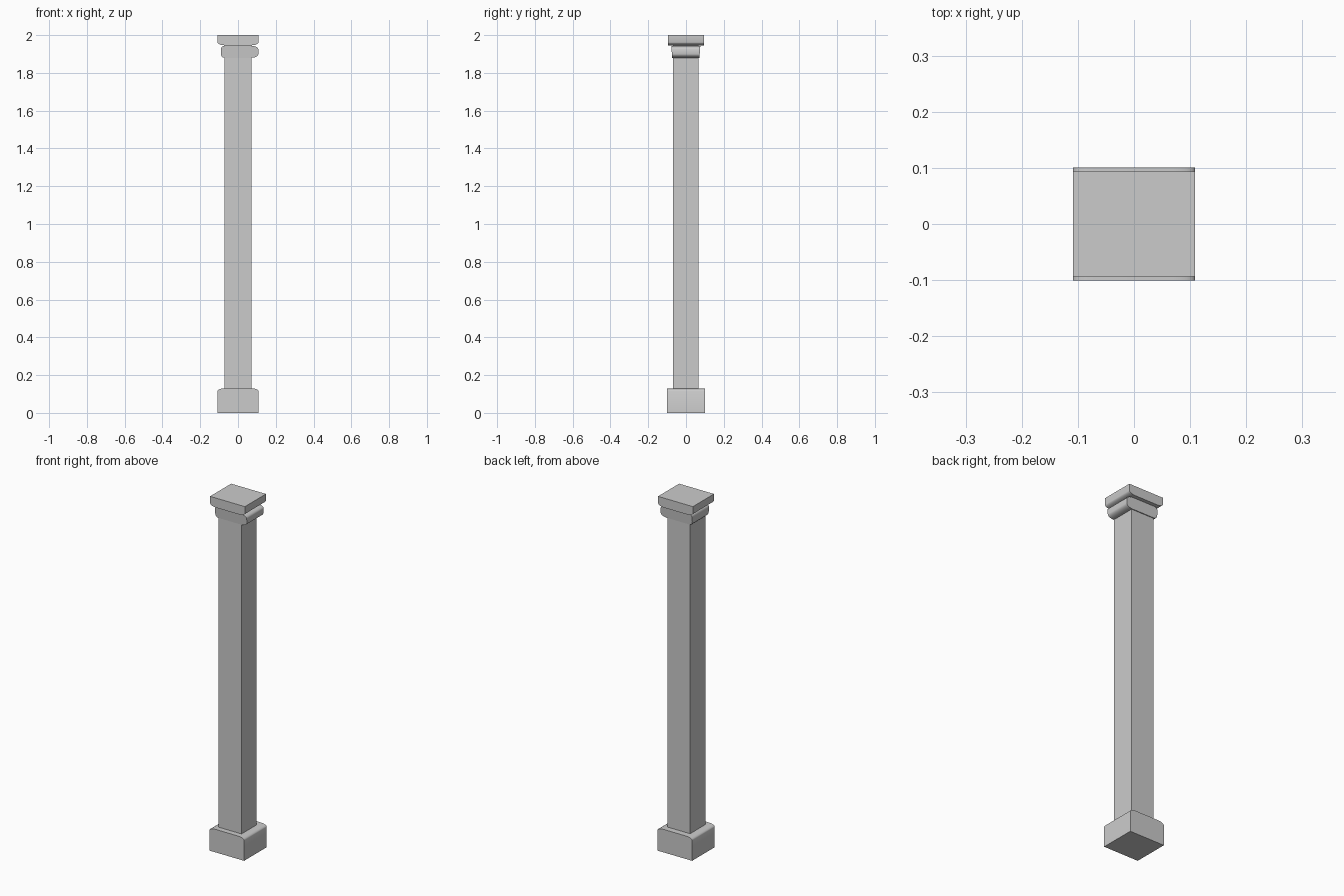
import bpy, bmesh, math

cube = bpy.data.objects.get("Cube")
if cube:
    bpy.data.objects.remove(cube, do_unlink=True)

stone = bpy.data.materials.new("grey_stone")
stone.use_nodes = True
grey = (0.6, 0.6, 0.6, 1)
stone.diffuse_color = grey
stone.node_tree.nodes["Principled BSDF"].inputs["Base Color"].default_value = grey


def shoulder(x_out, x_in, z_out, z_in, steps=5):
    """Quarter-ellipse points from a vertical side to a flat end."""
    turns = [math.pi / 2 * i / steps for i in range(steps + 1)]
    return [(x_in + (x_out - x_in) * math.cos(t),
             z_out + (z_in - z_out) * math.sin(t)) for t in turns]


def extrude_profile(name, profile, front, back, taper=0):
    """Extrude an x-z profile along y; taper narrows the depth at the bottom."""
    bm = bmesh.new()
    top = max(z for x, z in profile)
    rings = []
    for y, side in ((front, 1), (back, -1)):
        rings.append([bm.verts.new((x, y + side * taper * (top - z), z))
                      for x, z in profile])
    for ring in rings:
        bm.faces.new(ring)
    for i in range(len(profile)):
        j = (i + 1) % len(profile)
        bm.faces.new((rings[0][i], rings[0][j], rings[1][j], rings[1][i]))
    bmesh.ops.recalc_face_normals(bm, faces=bm.faces)
    mesh = bpy.data.meshes.new(name)
    bm.to_mesh(mesh)
    bm.free()
    mesh.materials.append(stone)
    obj = bpy.data.objects.new(name, mesh)
    bpy.context.collection.objects.link(obj)
    bpy.ops.object.select_all(action='DESELECT')
    obj.select_set(True)
    bpy.context.view_layer.objects.active = obj
    bpy.ops.object.shade_smooth_by_angle(angle=math.radians(40))


# Square shaft, running up to the top slab
extrude_profile("shaft", [(-0.072, 0.12), (0.071, 0.12), (0.071, 1.95), (-0.072, 1.95)],
                -0.07, 0.066)

# Base block with rounded upper shoulders at its sides
right = shoulder(0.109, 0.07, 0.115, 0.13)
left = [(-x, z) for x, z in reversed(right)]
extrude_profile("base_block", [(-0.109, 0), (0.109, 0)] + right + left, -0.101, 0.101)

# Collar below the slab, rounded above and below, reaching further to one side
collar = (shoulder(0.108, 0.071, 1.9, 1.88)[::-1] + shoulder(0.108, 0.071, 1.925, 1.943)
          + shoulder(-0.09, -0.072, 1.925, 1.943)[::-1] + shoulder(-0.09, -0.072, 1.9, 1.88))
extrude_profile("collar", collar, -0.078, 0.076, taper=0.08)

# Top slab with rounded lower shoulders
right = shoulder(0.109, 0.07, 1.962, 1.946)
left = [(-x, z) for x, z in reversed(right)]
extrude_profile("top_slab", [(-0.109, 2), (0.109, 2)] + right + left, -0.094, 0.094)
